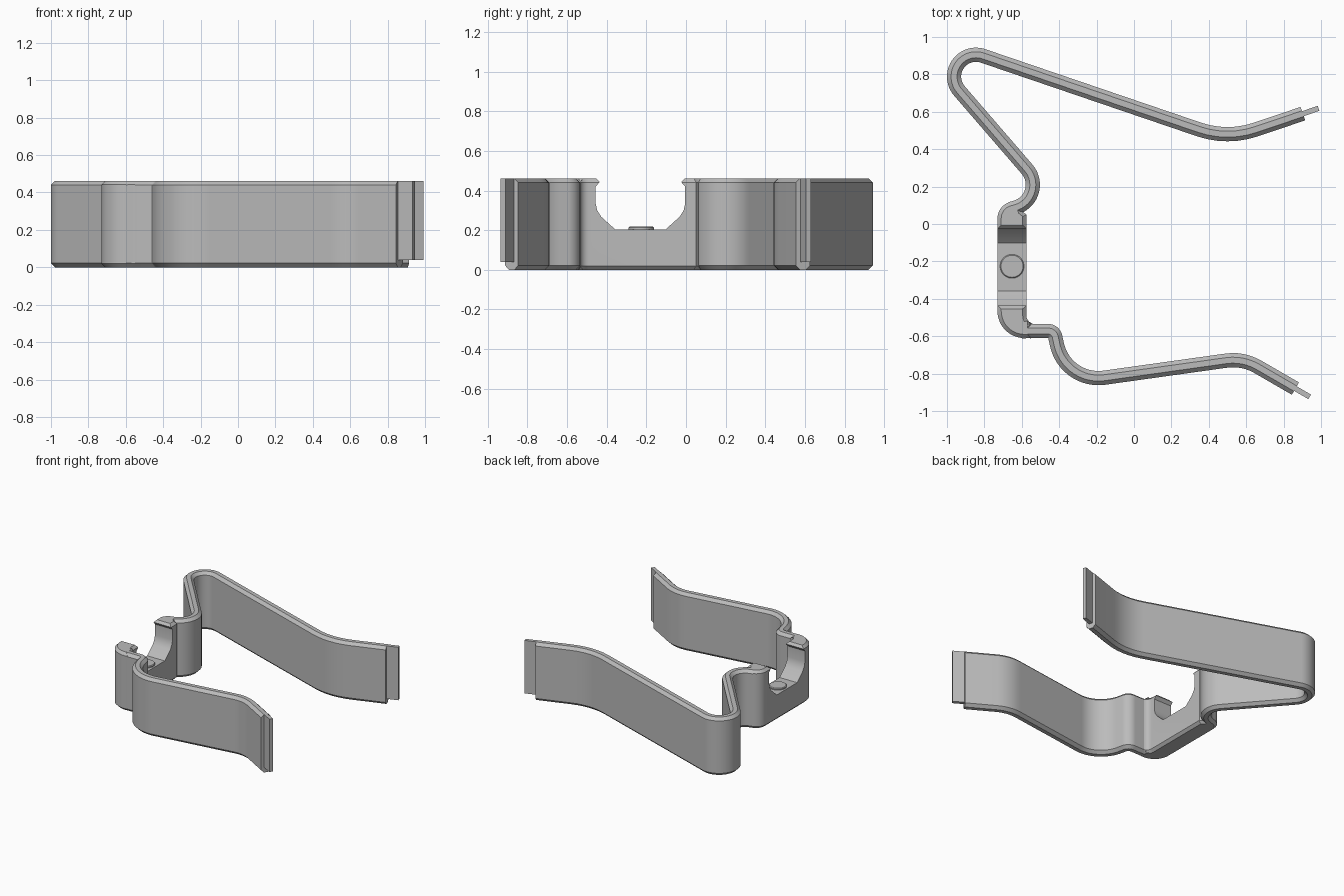
import bpy, bmesh
from math import sin, cos, asin, atan2, hypot, pi, tau, radians
from mathutils import Vector

cube = bpy.data.objects.get("Cube")
if cube:
    bpy.data.objects.remove(cube, do_unlink=True)

GREY = (0.5, 0.5, 0.5, 1)
steel = bpy.data.materials.new("grey metal")
steel.use_nodes = True
steel.diffuse_color = GREY
steel.node_tree.nodes["Principled BSDF"].inputs["Base Color"].default_value = GREY

HEIGHT, HALF, CHAMFER = 0.462, 0.038, 0.022


def finish(name, bm):
    bmesh.ops.recalc_face_normals(bm, faces=bm.faces)
    mesh = bpy.data.meshes.new(name)
    bm.to_mesh(mesh)
    bm.free()
    mesh.materials.append(steel)
    obj = bpy.data.objects.new(name, mesh)
    bpy.context.collection.objects.link(obj)
    return obj


def activate(obj):
    bpy.ops.object.select_all(action='DESELECT')
    obj.select_set(True)
    bpy.context.view_layer.objects.active = obj


def smooth(obj):
    activate(obj)
    bpy.ops.object.shade_smooth_by_angle(angle=radians(28))


def prism(points, offset):
    """Extrude a closed 3D outline along an offset vector."""
    bm = bmesh.new()
    face = bm.faces.new([bm.verts.new(p) for p in points])
    out = bmesh.ops.extrude_face_region(bm, geom=[face])
    moved = [v for v in out["geom"] if isinstance(v, bmesh.types.BMVert)]
    bmesh.ops.translate(bm, verts=moved, vec=offset)
    return bm


def arc(cx, cy, r, a, b, n=12):
    return [(cx + r * cos(radians(a + (b - a) * i / n)),
             cy + r * sin(radians(a + (b - a) * i / n))) for i in range(n + 1)]


def belt(circles):
    """Path tangent to each (x, y, r); positive r turns left, negative right."""
    heads = []
    for (x1, y1, r1), (x2, y2, r2) in zip(circles, circles[1:]):
        dx, dy = x2 - x1, y2 - y1
        heads.append(atan2(dy, dx) - asin((r2 - r1) / hypot(dx, dy)))
    path = [Vector(circles[0][:2])]
    for (x, y, r), a, b in zip(circles[1:-1], heads, heads[1:]):
        turn = (b - a) % tau if r > 0 else -((a - b) % tau)
        n = max(6, int(abs(turn) / pi * 32))
        for i in range(n + 1):
            t = a + turn * i / n
            path.append(Vector((x + r * sin(t), y - r * cos(t))))
    path.append(Vector(circles[-1][:2]))
    return path


def sweep(name, path, section):
    """Sweep a (sideways, z) section along a plan path."""
    bm = bmesh.new()
    rings = []
    for i, p in enumerate(path):
        d = (path[min(i + 1, len(path) - 1)] - path[max(i - 1, 0)]).normalized()
        rings.append([bm.verts.new((p.x - d.y * s, p.y + d.x * s, z)) for s, z in section])
    n = len(section)
    for a, b in zip(rings, rings[1:]):
        for k in range(n):
            bm.faces.new((a[k], a[(k + 1) % n], b[(k + 1) % n], b[k]))
    bm.faces.new(rings[0])
    bm.faces.new(rings[-1])
    smooth(finish(name, bm))


def rectangle(half, low, high):
    return [(-half, low), (half, low), (half, high), (-half, high)]


# Strip section with chamfered corners
flat = HALF - CHAMFER
strip = [(-HALF, CHAMFER), (-flat, 0), (flat, 0), (HALF, CHAMFER),
         (HALF, HEIGHT - CHAMFER), (flat, HEIGHT), (-flat, HEIGHT), (-HALF, HEIGHT - CHAMFER)]

# Spring arms, each with a thin tongue at its free end
arms = {
    "back": [(-0.66, 0.08, 0), (-0.668, 0.21, 0.127), (-0.845, 0.788, -0.117),
             (0.5, 0.95, 0.47), (0.903, 0.59, 0)],
    "front": [(-0.6, -0.573, 0), (-0.46, -0.612, -0.04), (-0.19, -0.597, 0.227),
              (0.53, -0.99, -0.262), (0.863, -0.88, 0)],
}
for side, circles in arms.items():
    path = belt(circles)
    sweep(side + "_spring_arm", path, strip)
    end = path[-1]
    d = (end - path[-2]).normalized()
    sweep(side + "_arm_tongue", [end - d * 0.02, end + d * 0.088],
          rectangle(0.014, 0.04, HEIGHT))

# Holder block outline in plan
outline = (arc(-0.585, -0.465, 0.145, 180, 270)
           + [(-0.55, -0.611), (-0.55, -0.535)]
           + arc(-0.53, -0.49, 0.045, 270, 180, 6)[1:]
           + [(-0.575, 0.05), (-0.6, 0.07), (-0.615, 0.12)]
           + arc(-0.64, 0.03, 0.09, 90, 180))
bm = prism([(x, y, 0) for x, y in outline], (0, 0, HEIGHT))
rims = [e for e in bm.edges if abs(e.verts[0].co.z - e.verts[1].co.z) < 0.001]
bmesh.ops.bevel(bm, geom=rims, offset=0.02, segments=1, affect='EDGES', profile=0.5)
block = finish("holder_block", bm)

# Round-bottomed cradle opening with small retaining lips
mid, half_profile = -0.23, [(0.128, 0.205), (0.198, 0.268), (0.218, 0.3), (0.226, 0.335),
                            (0.226, 0.42), (0.206, 0.443), (0.226, 0.465), (0.226, 0.6)]
cut = [(mid + w, z) for w, z in half_profile] + [(mid - w, z) for w, z in reversed(half_profile)]
cutter = finish("cradle_cutter", prism([(-0.9, y, z) for y, z in cut], (0.5, 0, 0)))
cutter.hide_render = True
mod = block.modifiers.new("cradle", 'BOOLEAN')
mod.operation, mod.object, mod.solver = 'DIFFERENCE', cutter, 'EXACT'
activate(block)
bpy.ops.object.modifier_apply(modifier=mod.name)
bpy.data.objects.remove(cutter, do_unlink=True)
smooth(block)

# Round stud on the cradle floor
bm = prism([(x, y, 0.19) for x, y in arc(-0.652, -0.226, 0.064, 0, 360, 40)[:-1]], (0, 0, 0.028))
top = [e for e in bm.edges if all(v.co.z > 0.21 for v in e.verts)]
bmesh.ops.bevel(bm, geom=top, offset=0.005, segments=1, affect='EDGES', profile=0.5)
smooth(finish("cradle_stud", bm))
